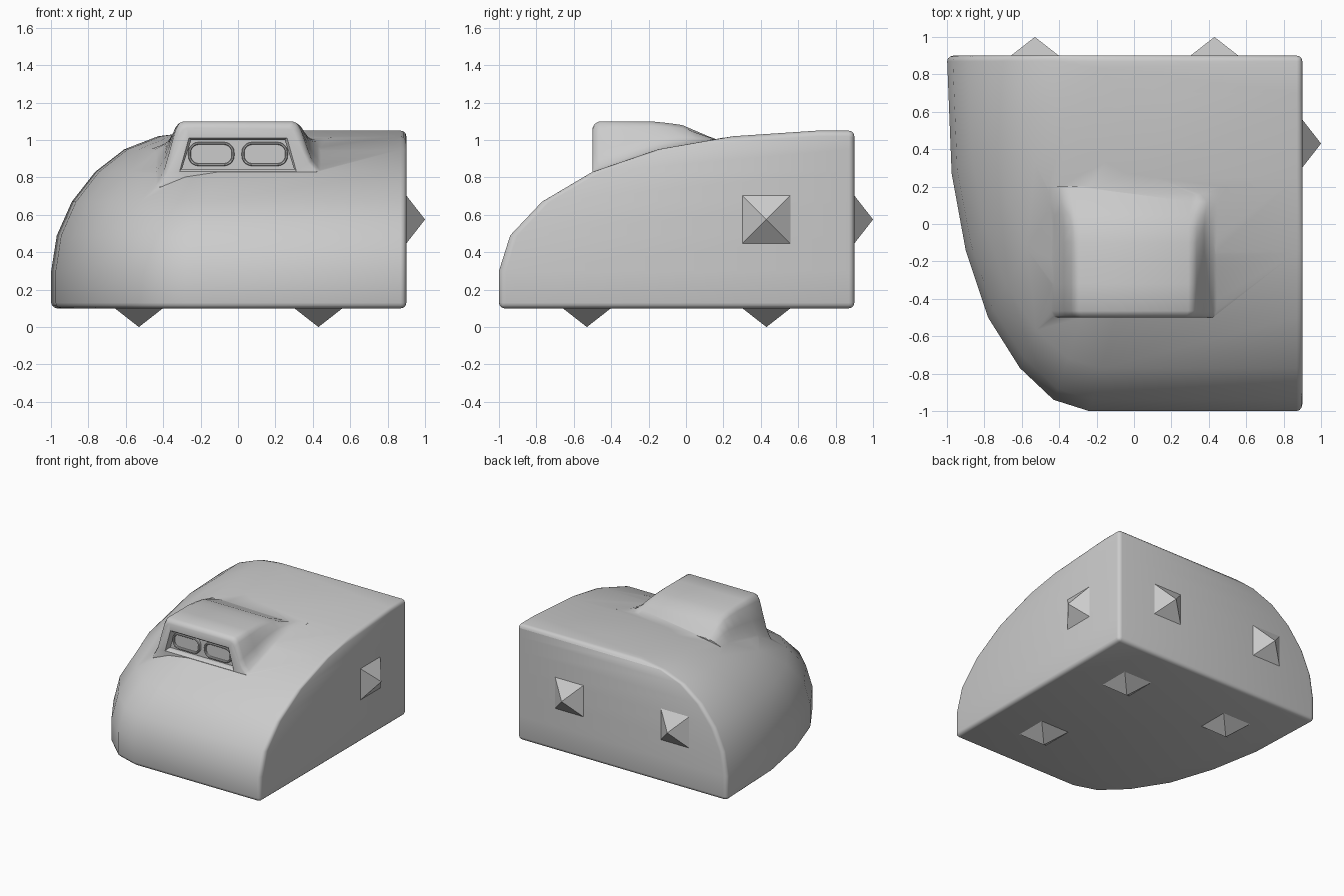
import bpy, bmesh, math
from mathutils import Vector, Matrix
from mathutils.bvhtree import BVHTree

if "Cube" in bpy.data.objects:
    bpy.data.objects.remove(bpy.data.objects["Cube"])


def make(name, bm):
    bmesh.ops.recalc_face_normals(bm, faces=bm.faces)
    me = bpy.data.meshes.new(name)
    bm.to_mesh(me)
    ob = bpy.data.objects.new(name, me)
    bpy.context.collection.objects.link(ob)
    return ob


def loft(rings, cap_start=True, cap_end=True):
    bm = bmesh.new()
    vs = [[bm.verts.new(p) for p in r] for r in rings]
    n = len(vs[0])
    for a, b in zip(vs, vs[1:]):
        for i in range(n):
            j = (i + 1) % n
            bm.faces.new((a[i], a[j], b[j], b[i]))
    if cap_start:
        bm.faces.new(vs[0])
    if cap_end:
        bm.faces.new(vs[-1])
    return bm


def activate(ob):
    bpy.ops.object.select_all(action='DESELECT')
    ob.select_set(True)
    bpy.context.view_layer.objects.active = ob


def smooth(ob, angle):
    activate(ob)
    bpy.ops.object.shade_smooth_by_angle(angle=math.radians(angle))


# Body: plan outline shrunk towards the back right edge at each height
E = 0.9
plan = [(-1, 0.9), (-0.975, 0.27), (-0.9, -0.14), (-0.78, -0.5), (-0.61, -0.77),
        (-0.43, -0.94), (-0.24, -1), (0.9, -1), (0.9, 0.9)]
levels = [(0.1, -1, -1), (0.3, -1, -1), (0.49, -0.97, -0.94), (0.67, -0.89, -0.77),
          (0.83, -0.765, -0.5), (0.95, -0.61, -0.15), (1.02, -0.43, 0.25), (1.05, -0.2, 0.7)]
rings = [[(E - (E - x) * (E - xl) / 1.9, E - (E - y) * (E - yf) / 1.9, z) for x, y in plan]
         for z, xl, yf in levels]
bm = loft(rings)
bmesh.ops.recalc_face_normals(bm, faces=bm.faces)
tree = BVHTree.FromBMesh(bm)
body = make("body", bm)


def body_z(x, y):
    return tree.ray_cast(Vector((x, y, 3)), Vector((0, 0, -1)))[0].z


# Raised cabin, flared into the body surface: (y, top height, width offset)
sections = [(-0.500, 1.065, -0.02), (-0.49, 1.085, -0.008), (-0.465, 1.1, 0), (-0.32, 1.1, 0),
            (-0.19, 1.1, 0), (-0.1, 1.091, 0), (-0.02, 1.08, 0), (0.05, 1.05, 0.005),
            (0.12, 1.02, 0.015), (0.2, 0.99, 0.03)]
flare = [(0.29, 1.0), (0.315, 0.96), (0.335, 0.84), (0.375, 0.4), (0.395, 0.2),
         (0.425, 0.06), (0.47, -0.1)]
cab_rings = []
for y, h, dw in sections:
    right, left = [], []
    for w, f in flare:
        for side, out in ((1, right), (-1, left)):
            x = side * (w + dw)
            b = body_z(x, y)
            z = b + f * (h - b) if f < 0.9 else h - (1 - f) * 0.25
            out.append((x, y, z))
    skirt = [(0.47 + dw, y, 0.55), (-0.47 - dw, y, 0.55)]
    cab_rings.append(right + skirt + left[::-1])
cabin = make("cabin", loft(cab_rings))

# Trapezoid recess cutter for the windows
trap = lambda y, g: [(-0.3 - g, y, 0.845 - g), (0.3 + g, y, 0.845 - g),
                     (0.25 + g, y, 1.0 + g), (-0.25 - g, y, 1.0 + g)]
cutter = make("recess_cutter", loft([trap(-0.6, 0.012), trap(-0.5, 0.012),
                                     trap(-0.485, 0), trap(-0.45, 0)]))
cutter.hide_render = True

# Round the body edges, join the cabin and cut the recess
bev = body.modifiers.new("round", 'BEVEL')
bev.width = 0.03
bev.segments = 3
bev.limit_method = 'ANGLE'
bev.angle_limit = math.radians(55)
for other, op in ((cabin, 'UNION'), (cutter, 'DIFFERENCE')):
    m = body.modifiers.new(op, 'BOOLEAN')
    m.object = other
    m.operation = op
    m.solver = 'EXACT'
activate(body)
for name in [m.name for m in body.modifiers]:
    bpy.ops.object.modifier_apply(modifier=name)
for helper in (cabin, cutter):
    bpy.data.objects.remove(helper)
smooth(body, 42)


# Rounded windows with raised rims
def rounded(cx, cz, hw, hh, r, y):
    pts = []
    for k, (sx, sz) in enumerate(((1, 1), (-1, 1), (-1, -1), (1, -1))):
        for i in range(6):
            a = math.pi / 2 * (k + i / 5)
            pts.append((cx + sx * (hw - r) + r * math.cos(a), y,
                        cz + sz * (hh - r) + r * math.sin(a)))
    return pts


for name, cx in (("left_window", -0.143), ("right_window", 0.143)):
    steps = [(0, -0.44), (0, -0.468), (0.004, -0.472), (0.01, -0.472), (0.014, -0.468), (0.014, -0.456)]
    rim = loft([rounded(cx, 0.925, 0.123 - d, 0.064 - d, 0.055 - d, y) for d, y in steps])
    smooth(make(name, rim), 40)


# Pyramid studs on the right, back and bottom
def stud(name, centre, direction):
    b = bmesh.new()
    bmesh.ops.create_cone(b, cap_ends=True, segments=4, radius1=0.128 * math.sqrt(2), radius2=0,
                          depth=0.1, matrix=Matrix.Translation((0, 0, 0.05)) @ Matrix.Rotation(math.pi / 4, 4, 'Z'))
    rot = {'x': Matrix.Rotation(math.pi / 2, 4, 'Y'), 'y': Matrix.Rotation(-math.pi / 2, 4, 'X'),
           'down': Matrix.Rotation(math.pi, 4, 'X')}[direction]
    bmesh.ops.transform(b, matrix=Matrix.Translation(centre) @ rot, verts=b.verts)
    make(name, b)


stud("right_stud", (0.9, 0.43, 0.575), 'x')
for i, x in enumerate((-0.53, 0.43)):
    stud(f"back_stud_{i}", (x, 0.9, 0.575), 'y')
for i, (x, y) in enumerate(((0.43, 0.43), (0.43, -0.53), (-0.53, 0.43))):
    stud(f"bottom_stud_{i}", (x, y, 0.1), 'down')
